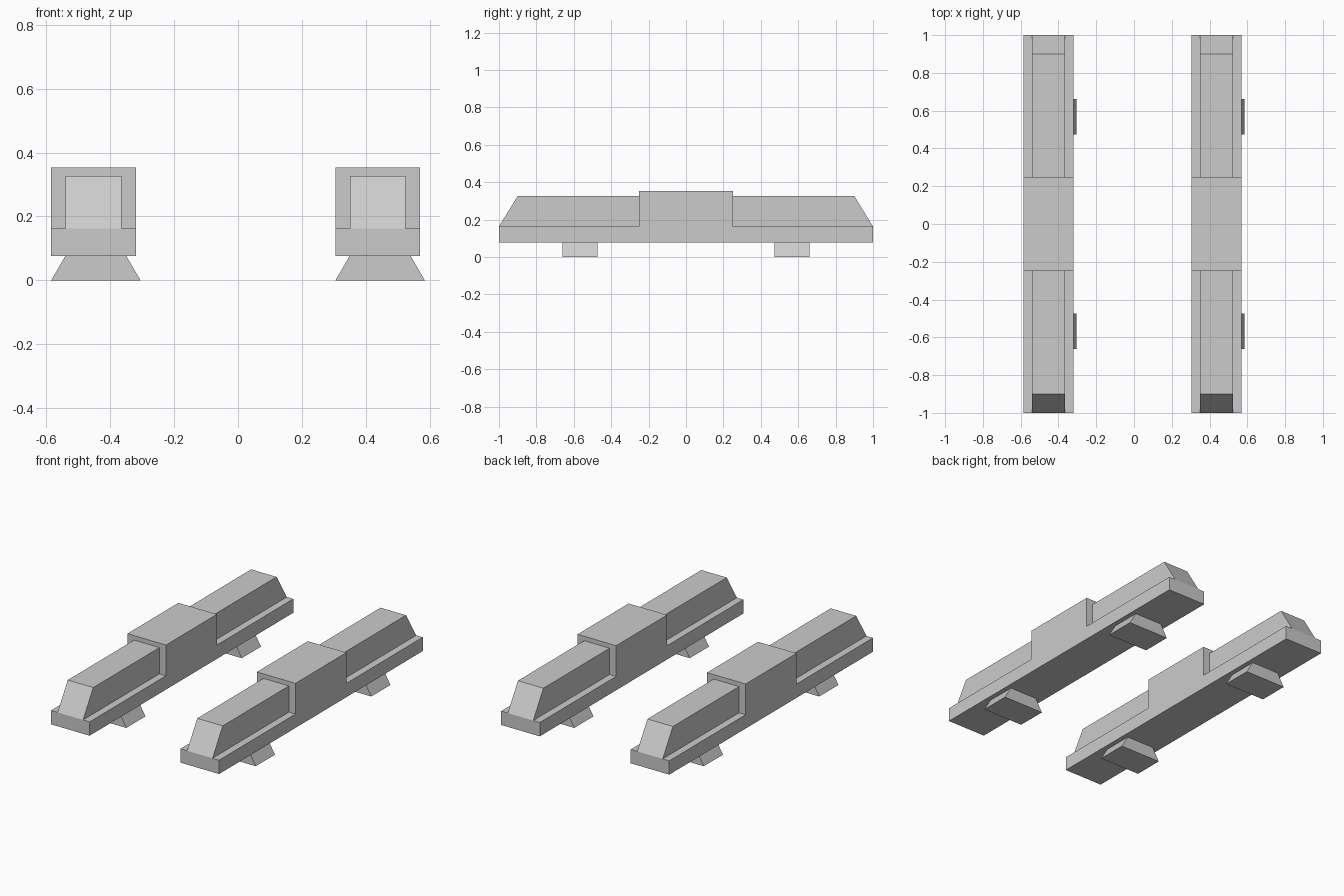
import bpy
import bmesh

cube = bpy.data.objects.get("Cube")
if cube:
    bpy.data.objects.remove(cube, do_unlink=True)

GREY = (0.6, 0.6, 0.6, 1.0)
grey = bpy.data.materials.new("plain grey")
grey.use_nodes = True
grey.diffuse_color = GREY
grey.node_tree.nodes["Principled BSDF"].inputs["Base Color"].default_value = GREY


def extrude_profile(name, points, axis, start, end):
    """Prism of a closed profile (x or y, with z), swept along the named axis."""
    bm = bmesh.new()
    if axis == "x":
        verts = [bm.verts.new((start, a, z)) for a, z in points]
        move = (end - start, 0, 0)
    else:
        verts = [bm.verts.new((a, start, z)) for a, z in points]
        move = (0, end - start, 0)
    face = bm.faces.new(verts)
    swept = bmesh.ops.extrude_face_region(bm, geom=[face], use_keep_orig=True)
    moved = [g for g in swept["geom"] if isinstance(g, bmesh.types.BMVert)]
    bmesh.ops.translate(bm, verts=moved, vec=move)
    bmesh.ops.recalc_face_normals(bm, faces=bm.faces)
    mesh = bpy.data.meshes.new(name)
    bm.to_mesh(mesh)
    bm.free()
    mesh.materials.append(grey)
    obj = bpy.data.objects.new(name, mesh)
    bpy.context.collection.objects.link(obj)
    return obj


BASE, DECK, ROOF, TOP = 0.077, 0.163, 0.326, 0.354
HALF = 0.25

# Long base with a raised full-width middle
hull = [(-1, BASE), (1, BASE), (1, DECK), (HALF, DECK), (HALF, TOP),
        (-HALF, TOP), (-HALF, DECK), (-1, DECK)]

for side, hull_x, foot_x in (("right", -0.4525, -0.445), ("left", 0.4375, 0.445)):
    extrude_profile(side + "_hull", hull, "x", hull_x - 0.1325, hull_x + 0.1325)

    # Narrow housings with sloped outer ends, front and back
    for end, s in (("front", -1), ("back", 1)):
        housing = [(s * HALF, DECK), (s, DECK), (s * 0.9, ROOF), (s * HALF, ROOF)]
        extrude_profile(f"{side}_{end}_housing", housing, "x",
                        hull_x - 0.0875, hull_x + 0.0875)

        # Flared feet
        foot = [(foot_x - 0.14, 0), (foot_x + 0.14, 0),
                (foot_x + 0.095, BASE), (foot_x - 0.095, BASE)]
        extrude_profile(f"{side}_{end}_foot", foot, "y", s * 0.567 - 0.094, s * 0.567 + 0.094)
